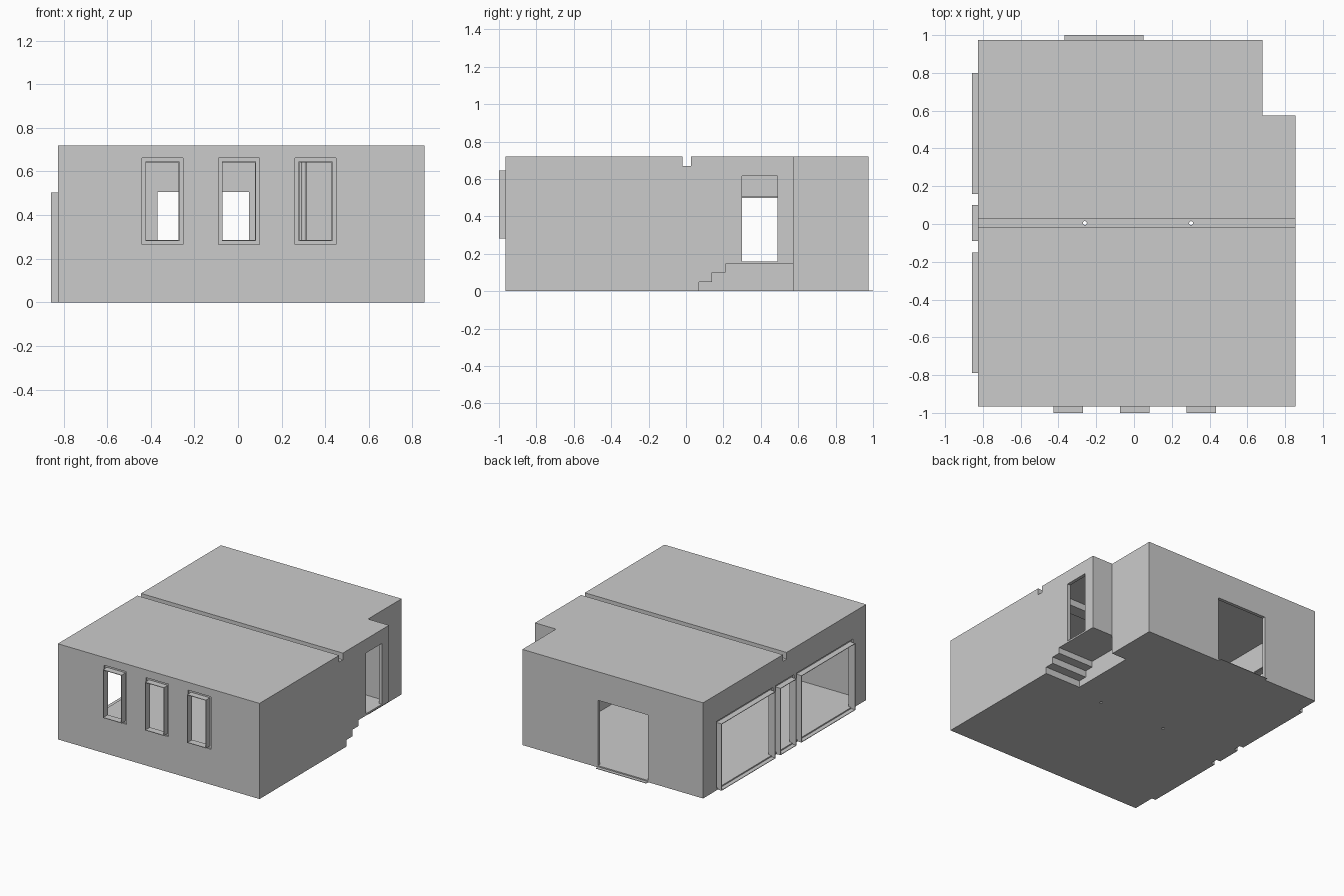
import bpy, bmesh
from mathutils import Vector

if "Cube" in bpy.data.objects:
    bpy.data.objects.remove(bpy.data.objects["Cube"])

T = 0.025        # wall and roof thickness
FLOOR = 0.013    # floor and stair thickness
LIP = 0.004      # sheet thickness of the opening sleeves


def prism(name, pts, vec):
    """Extrude a closed 3D profile along vec."""
    bm = bmesh.new()
    f = bm.faces.new([bm.verts.new(p) for p in pts])
    r = bmesh.ops.extrude_face_region(bm, geom=[f])
    bmesh.ops.translate(bm, vec=Vector(vec),
                        verts=[v for v in r["geom"] if isinstance(v, bmesh.types.BMVert)])
    bmesh.ops.recalc_face_normals(bm, faces=bm.faces)
    me = bpy.data.meshes.new(name)
    bm.to_mesh(me)
    bm.free()
    ob = bpy.data.objects.new(name, me)
    bpy.context.collection.objects.link(ob)
    return ob


def box(name, x, y, z):
    pts = [(x[0], y[0], z[0]), (x[1], y[0], z[0]), (x[1], y[1], z[0]), (x[0], y[1], z[0])]
    return prism(name, pts, (0, 0, z[1] - z[0]))


def cyl(name, x, y, r, z0, z1):
    bpy.ops.mesh.primitive_cylinder_add(vertices=12, radius=r, depth=z1 - z0,
                                        location=(x, y, (z0 + z1) / 2))
    ob = bpy.context.object
    ob.name = name
    return ob


def cut(ob, cutter):
    """Subtract the cutter and remove it."""
    m = ob.modifiers.new("cut", "BOOLEAN")
    m.operation, m.solver, m.object = "DIFFERENCE", "EXACT", cutter
    bpy.context.view_layer.objects.active = ob
    bpy.ops.object.modifier_apply(modifier=m.name)
    bpy.data.objects.remove(cutter)


def plan(d, z):
    """Building outline with the back right corner missing, inset by d."""
    return [(x, y, z) for x, y in ((-.825 + d, -.965 + d), (.855 - d, -.965 + d),
            (.855 - d, .575 - d), (.68 - d, .575 - d), (.68 - d, .975 - d), (-.825 + d, .975 - d))]


def stairs(x0, t, end):
    """Stepped block below the side door, thickened by t."""
    y = [.07 - t, .14 - t, .21 - t]
    z = [.05 + t, .10 + t, .145 + t]
    p = [(y[0], -.1), (y[0], z[0]), (y[1], z[0]), (y[1], z[1]),
         (y[2], z[1]), (y[2], z[2]), (end, z[2]), (end, -.1)]
    return prism("stair_block", [(x0, a, b) for a, b in p], (1 - x0, 0, 0))


# Room volume, leaving the roof beam, stairs and drain pipes standing
drains = [(-.26, .005), (.302, .005)]
room = prism("room", plan(T, FLOOR), (0, 0, .72 - T - FLOOR))
cut(room, box("beam", (-1, 1), (-.018 - T, .026 + T), (.67 - T, .8)))
cut(room, stairs(.555 - FLOOR, FLOOR, .575 + FLOOR))
for x, y in drains:
    cut(room, cyl("pipe", x, y, .0125, -.1, .9))

# Hollow building with roof gutter, stair recess and drains
house = prism("building_shell", plan(0, 0), (0, 0, .72))
cut(house, room)
cut(house, box("gutter", (-1, 1), (-.018, .026), (.67, .8)))
cut(house, stairs(.555, 0, .575))
for x, y in drains:
    cut(house, cyl("drain", x, y, .0105, -.1, .9))

# Side door and back garage door
cut(house, box("side_door", (.8, 1), (.3, .49), (.145 + FLOOR, .615)))
cut(house, box("back_door", (-.368, .05), (.9, 1.1), (FLOOR, .505)))
box("back_threshold", (-.368, .05), (.95, 1.0), (0, LIP))


def opening(name, side, u, z, outer):
    """Recessed ring, hole and thin projecting sleeve in the front or left wall."""
    def slab(n, a, b, d):
        return box(n, a, d, b) if side == "front" else box(n, d, a, b)
    wall = -.965 if side == "front" else -.825
    door = z[0] == 0
    bottom = FLOOR if door else z[0]
    g = .016
    cut(house, slab("ring", (u[0] - g, u[1] + g), (bottom - (0 if door else g), z[1] + g),
                    (wall - .1, wall + .012)))
    cut(house, slab("hole", u, (bottom, z[1]), (wall - .1, wall + T + .01)))
    d = (outer, wall + .012)
    slab(name + "_side_a", (u[0], u[0] + LIP), z, d)
    slab(name + "_side_b", (u[1] - LIP, u[1]), z, d)
    slab(name + "_top", u, (z[1] - LIP, z[1]), d)
    slab(name + "_sill", u, (z[0], z[0] + LIP), d)


# Front windows
for i, x in enumerate((-.347, .004, .355)):
    opening(f"window_sleeve_{i + 1}", "front", (x - .078, x + .078), (.282, .645), -1.0)

# Left wall: two garage doors around a narrow door
for n, u in (("garage_front", (-.79, -.15)), ("left_door", (-.09, .1)), ("garage_back", (.16, .8))):
    opening(n, "left", u, (0, .503), -.857)
